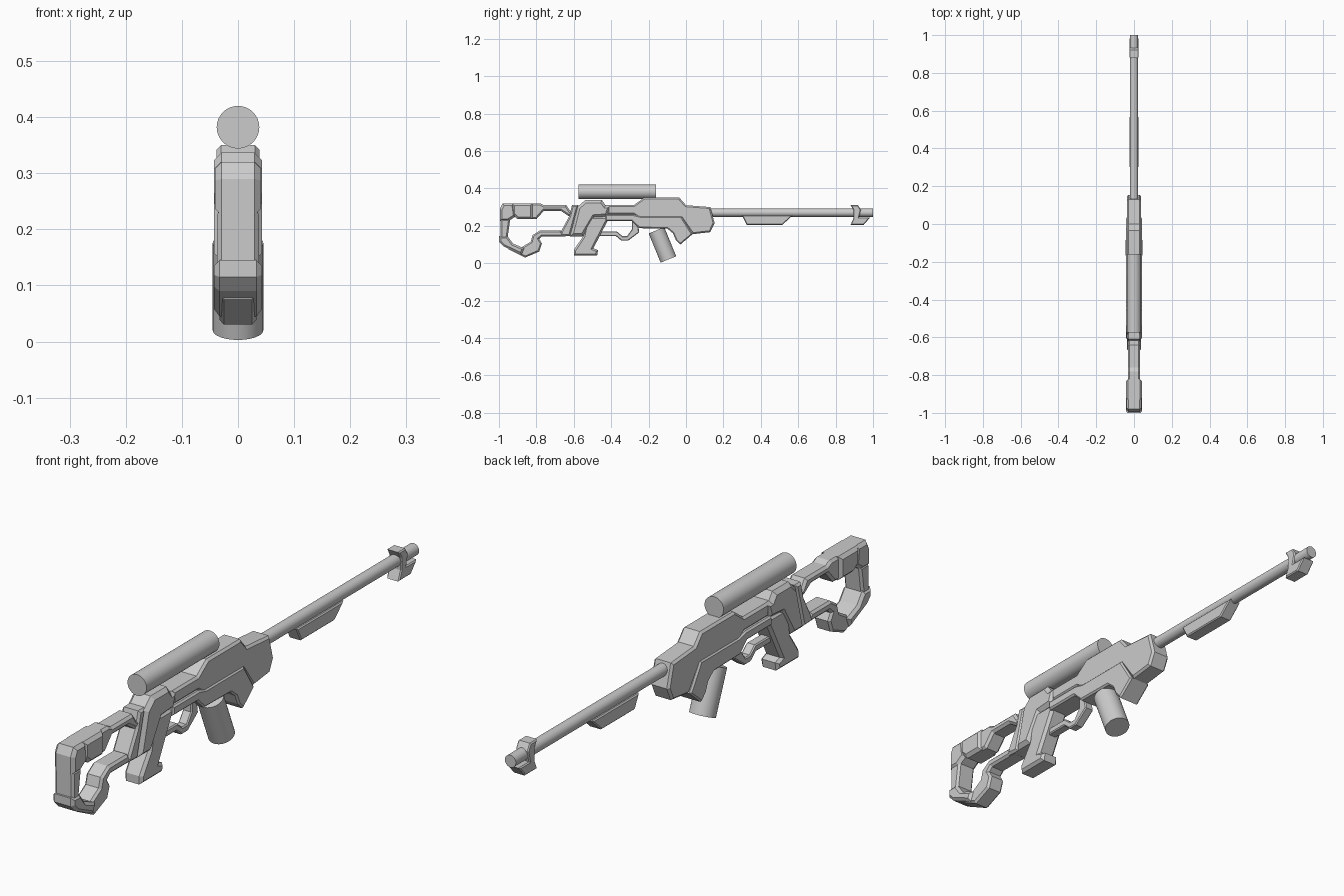
import bpy, bmesh, math
from mathutils import Vector

if "Cube" in bpy.data.objects:
    bpy.data.objects.remove(bpy.data.objects["Cube"])

grey = bpy.data.materials.new("plain_grey")
grey.diffuse_color = (0.6, 0.6, 0.6, 1)
grey.use_nodes = True
grey.node_tree.nodes["Principled BSDF"].inputs["Base Color"].default_value = grey.diffuse_color


def finish(name, bm):
    bmesh.ops.recalc_face_normals(bm, faces=bm.faces)
    me = bpy.data.meshes.new(name)
    bm.to_mesh(me)
    bm.free()
    me.materials.append(grey)
    ob = bpy.data.objects.new(name, me)
    bpy.context.collection.objects.link(ob)
    return ob


def slab(name, pts, half, chamfer=0.01):
    """Side profile in hundredths (y, z), extruded across x with chamfered rims."""
    bm = bmesh.new()
    face = bm.faces.new([bm.verts.new((-half, y / 100, z / 100)) for y, z in pts])
    new = bmesh.ops.extrude_face_region(bm, geom=[face])["geom"]
    bmesh.ops.translate(bm, vec=(2 * half, 0, 0),
                        verts=[v for v in new if isinstance(v, bmesh.types.BMVert)])
    if chamfer:
        rim = [e for e in bm.edges if abs(e.verts[0].co.x - e.verts[1].co.x) < 1e-5]
        bmesh.ops.bevel(bm, geom=rim, offset=chamfer, segments=1, affect='EDGES',
                        clamp_overlap=True)
    return finish(name, bm)


def tube(name, a, b, r, sides=32):
    """Closed cylinder between two points (y, z)."""
    a, b = Vector((0, *a)), Vector((0, *b))
    bm = bmesh.new()
    bmesh.ops.create_cone(bm, cap_ends=True, segments=sides, radius1=r, radius2=r,
                          depth=(b - a).length)
    rot = (b - a).to_track_quat('Z', 'Y').to_matrix()
    bmesh.ops.rotate(bm, matrix=rot, verts=bm.verts)
    bmesh.ops.translate(bm, vec=(a + b) / 2, verts=bm.verts)
    return finish(name, bm)


# Round parts
tube("barrel", (0.10, 0.27), (1.0, 0.27), 0.022)
tube("scope", (-0.575, 0.382), (-0.16, 0.382), 0.038)
tube("magazine", (-0.158, 0.176), (-0.094, 0.02), 0.045)

# Barrel fittings
slab("muzzle_sight", [(88, 31), (92, 31), (93.5, 28.5), (92.5, 24.5), (98.5, 24.5),
                      (95, 20.5), (88, 20.5), (89.5, 24), (89.5, 28.5)], 0.025, 0.004)
slab("under_barrel_block", [(30, 25.5), (57, 25.5), (51.5, 20.5), (32.5, 20.5)], 0.025, 0.004)

# Receiver: upper shell, lower body and rear body
slab("upper_shell", [(-42, 31), (-28, 31), (-22.5, 35), (-3.5, 35), (0, 31), (13, 30),
                     (15.3, 21.5), (13, 16.6), (3.5, 15.5), (-2.5, 24), (-25, 24),
                     (-28, 26), (-42, 26)], 0.038, 0.008)
slab("lower_body", [(-43, 26), (-28, 26), (-24, 25), (-2.5, 25), (3.5, 15.5), (-3, 10),
                    (-5.5, 12.5), (-7, 16), (-10, 18.5), (-25, 18.7), (-29, 22.5),
                    (-43, 22.5)], 0.043, 0.006)
slab("rear_body", [(-58, 30), (-54, 33.7), (-45, 33.7), (-43, 31), (-40, 31), (-42, 25),
                   (-49, 24.5), (-55, 14.4), (-62, 14.4), (-60, 22)], 0.043, 0.014)
slab("body_connector", [(-61, 31), (-57.5, 31), (-62, 14.4), (-67.5, 14.6), (-66.5, 17.6),
                        (-62.5, 25)], 0.036, 0.008)

# Grip and trigger guard
slab("grip", [(-53, 25), (-42, 25), (-42, 22.5), (-49.5, 8), (-47, 7), (-47.5, 4),
              (-60, 4), (-60, 7), (-55, 14.4)], 0.036, 0.01)
slab("trigger_guard", [(-46, 17), (-46, 14.5), (-37.5, 14.5), (-34.5, 12), (-31, 12),
                       (-25, 16.5), (-26, 22.8), (-29, 22.8), (-29, 18), (-31.5, 14.5),
                       (-34, 14.5), (-37, 17)], 0.018, 0.004)

# Skeleton stock around the open hole
slab("stock_top_bar", [(-84, 32), (-78, 32), (-76, 31), (-64, 31), (-62, 28), (-60, 27),
                       (-62.5, 25), (-67, 28), (-76, 28), (-80, 23.5), (-84, 23.5)],
     0.033, 0.009)
slab("cheek_rest", [(-93, 32), (-82, 32), (-82, 23.5), (-90, 23.5), (-93, 26)], 0.043, 0.012)
slab("butt_upper", [(-98, 32), (-92, 32), (-91, 25), (-95, 22.5), (-99.5, 22.5),
                    (-99.5, 29)], 0.041, 0.012)
slab("butt_middle", [(-99.3, 23.5), (-94, 23.5), (-95.5, 13), (-99.3, 13)], 0.037, 0.008)
slab("butt_lower", [(-100, 14.5), (-95.5, 14.5), (-92.5, 10.5), (-86.5, 8), (-88, 4.5),
                    (-97.6, 9), (-100, 11.5)], 0.043, 0.01)
slab("stock_lower_loop", [(-95, 10), (-88, 8.5), (-83, 11.5), (-82, 15), (-78, 17.6),
                          (-67, 17.6), (-64.5, 14.4), (-77, 14.4), (-78.5, 13), (-77, 10.5),
                          (-78.5, 6.2), (-86, 3), (-95, 7.5)], 0.033, 0.008)

for name in ("barrel", "scope", "magazine"):
    bpy.ops.object.select_all(action='DESELECT')
    ob = bpy.data.objects[name]
    ob.select_set(True)
    bpy.context.view_layer.objects.active = ob
    bpy.ops.object.shade_smooth_by_angle(angle=math.radians(30))
